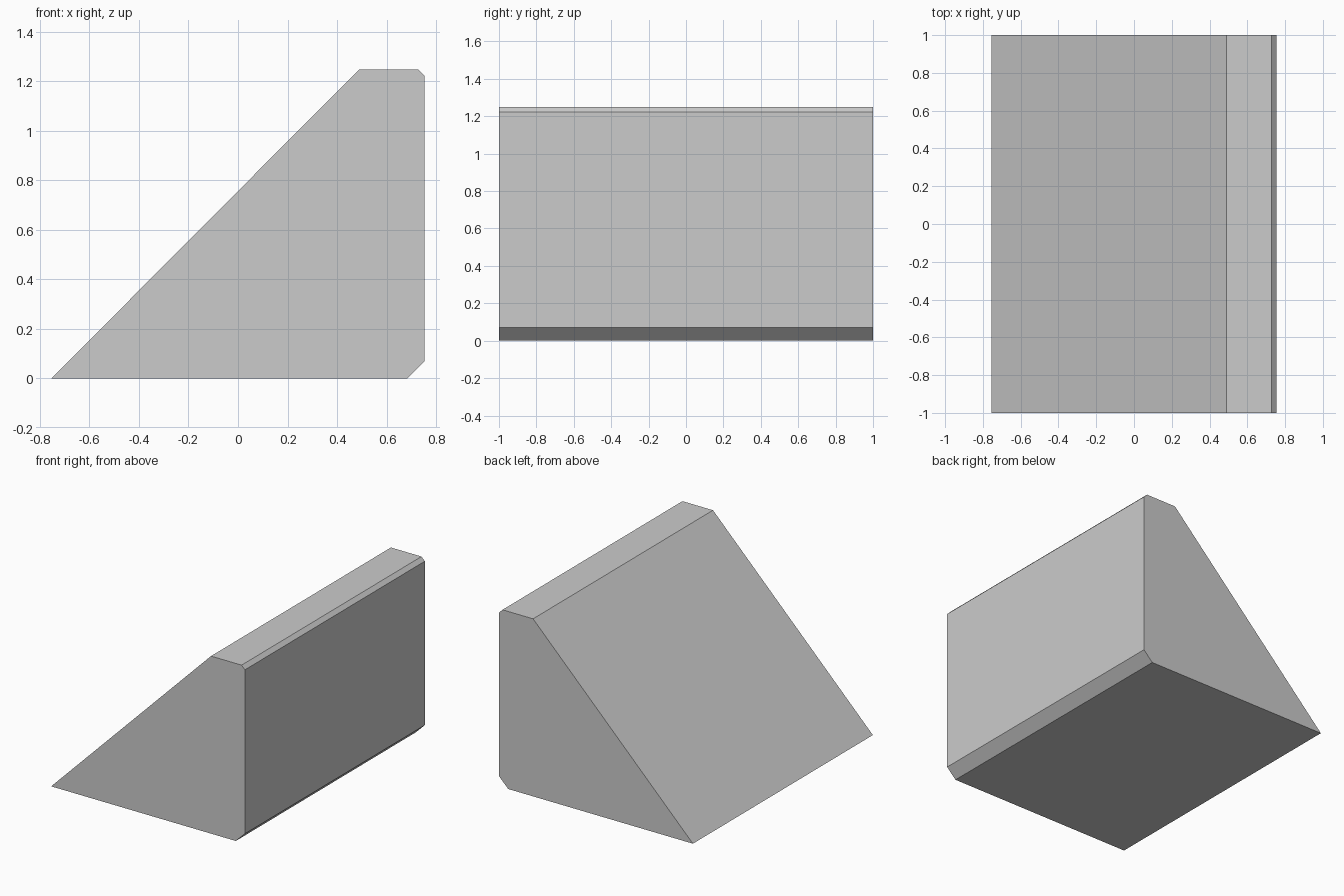
import bpy, bmesh

if "Cube" in bpy.data.objects:
    bpy.data.objects.remove(bpy.data.objects["Cube"])

# Wedge side profile (x, z), counter-clockwise seen from the front
profile = [(-0.754, 0), (0.683, 0), (0.754, 0.07), (0.754, 1.223),
           (0.728, 1.249), (0.49, 1.249)]

# Extrude the profile along y into a solid wedge
bm = bmesh.new()
face = bm.faces.new([bm.verts.new((x, -1, z)) for x, z in profile])
result = bmesh.ops.extrude_face_region(bm, geom=[face])
verts = [v for v in result["geom"] if isinstance(v, bmesh.types.BMVert)]
bmesh.ops.translate(bm, verts=verts, vec=(0, 2, 0))
bmesh.ops.recalc_face_normals(bm, faces=bm.faces)

mesh = bpy.data.meshes.new("sloped_wedge")
bm.to_mesh(mesh)
bm.free()
bpy.context.collection.objects.link(bpy.data.objects.new("sloped_wedge", mesh))
